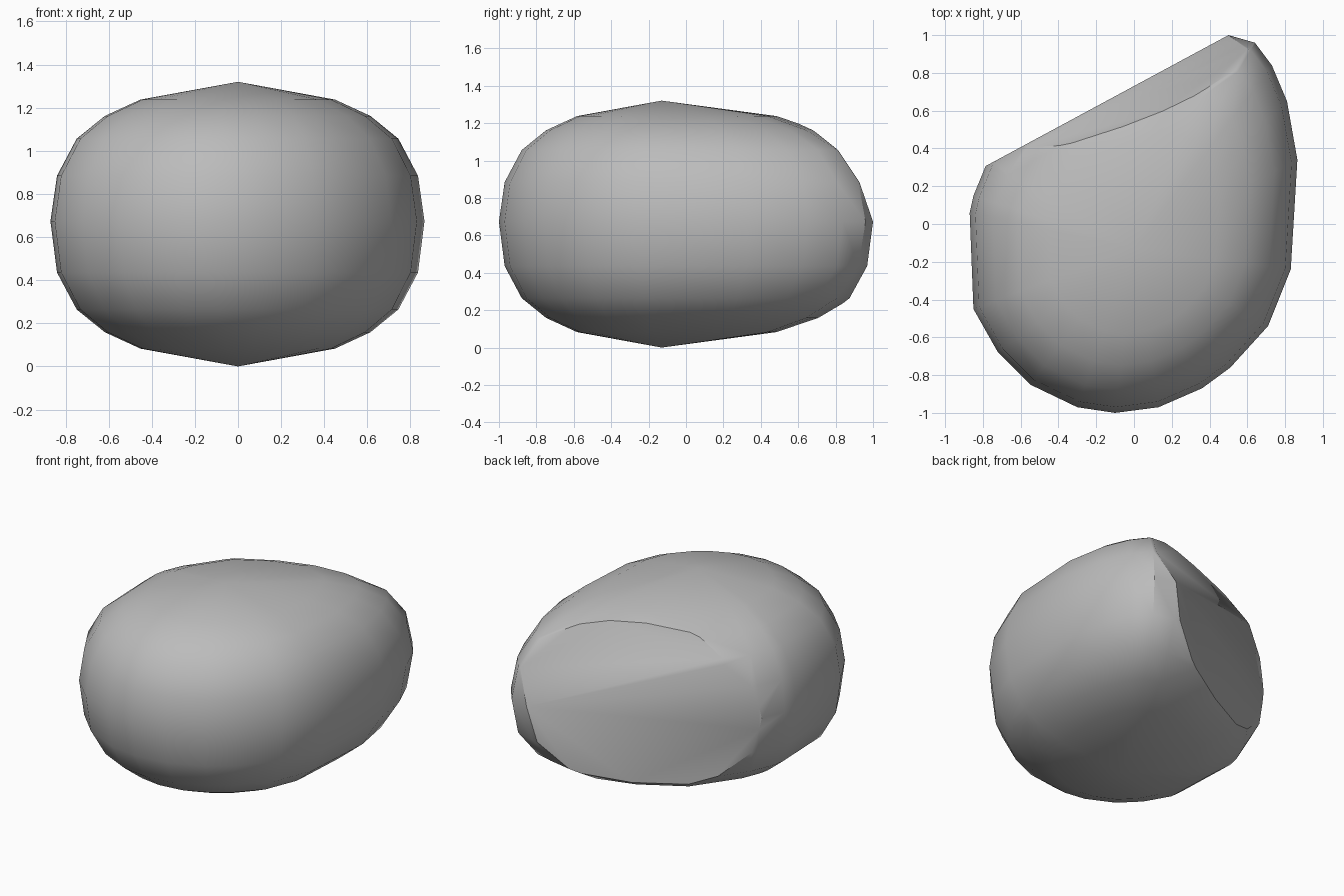
import bpy, bmesh, math
from mathutils import Vector

cube = bpy.data.objects.get("Cube")
if cube:
    bpy.data.objects.remove(cube, do_unlink=True)

# Stone colour
stone = bpy.data.materials.new("stone grey")
stone.use_nodes = True
grey = (0.5, 0.5, 0.5, 1)
stone.diffuse_color = grey
bsdf = stone.node_tree.nodes["Principled BSDF"]
bsdf.inputs["Base Color"].default_value = grey
bsdf.inputs["Roughness"].default_value = 0.9

# Widest outline of the boulder, before its back is split off
outline = [(0.5, 1.0), (0.64, 0.96), (0.73, 0.84), (0.81, 0.65), (0.865, 0.34),
           (0.83, -0.24), (0.71, -0.54), (0.51, -0.76), (0.36, -0.87), (0.13, -0.97),
           (-0.1, -1.0), (-0.3, -0.97), (-0.55, -0.85), (-0.72, -0.68), (-0.85, -0.45),
           (-0.87, 0.06), (-0.85, 0.15), (-0.78, 0.32), (-0.5, 0.72), (-0.1, 0.95),
           (0.25, 1.05)]
# Rounded side profile: height and width as shares of the half size
upper = [(0.34, 0.965), (0.6, 0.86), (0.76, 0.71), (0.875, 0.52)]
profile = [(-h, w) for h, w in reversed(upper)] + [(0.02, 1.0)] + upper
centre, half = Vector((0, -0.13, 0.66)), 0.66

bm = bmesh.new()
rings = [[bm.verts.new((centre.x + (x - centre.x) * w,
                        centre.y + (y - centre.y) * w,
                        centre.z + half * h)) for x, y in outline]
         for h, w in profile]
count = len(outline)

# Side bands
for low, high in zip(rings, rings[1:]):
    for i in range(count):
        j = (i + 1) % count
        bm.faces.new((low[i], high[i], high[j], low[j]))

# Pointed crown and base
for ring, side in ((rings[0], -1), (rings[-1], 1)):
    pole = bm.verts.new(centre + Vector((0, 0, side * half)))
    for i in range(count):
        bm.faces.new((ring[i], ring[(i + 1) % count], pole))
bmesh.ops.recalc_face_normals(bm, faces=bm.faces[:])


def split_off(point, normal):
    """Cut away everything beyond a plane and close it with a flat face."""
    cut = bmesh.ops.bisect_plane(bm, geom=bm.verts[:] + bm.edges[:] + bm.faces[:],
                                 plane_co=point, plane_no=normal, clear_outer=True)
    edges = [e for e in cut["geom_cut"]
             if isinstance(e, bmesh.types.BMEdge) and e.is_boundary]
    bmesh.ops.holes_fill(bm, edges=edges, sides=0)


# Flat split back face, and the chipped slope above it
split_off((0.5, 1.0, 0.66), (-0.4745, 0.88, 0))
split_off((0.48, 0.98, 0.7), (-0.31, 0.84, 0.44))
bmesh.ops.remove_doubles(bm, verts=bm.verts[:], dist=0.005)
bmesh.ops.recalc_face_normals(bm, faces=bm.faces[:])

mesh = bpy.data.meshes.new("boulder")
bm.to_mesh(mesh)
bm.free()
mesh.materials.append(stone)
boulder = bpy.data.objects.new("boulder", mesh)
bpy.context.collection.objects.link(boulder)

# Smooth sides with a crisp split edge
bpy.ops.object.select_all(action="DESELECT")
boulder.select_set(True)
bpy.context.view_layer.objects.active = boulder
bpy.ops.object.shade_smooth_by_angle(angle=math.radians(35))
